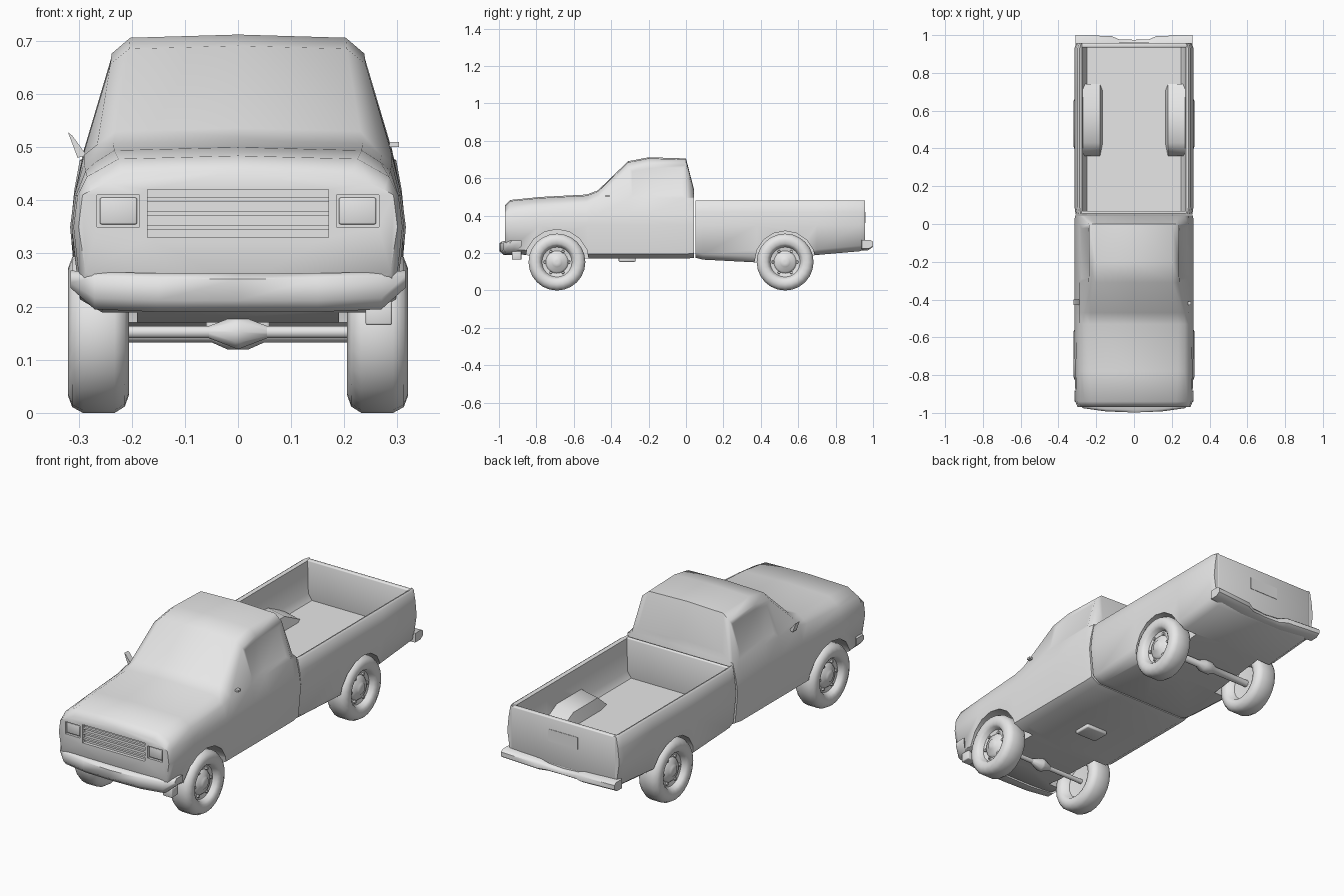
import bpy, bmesh, math
from mathutils import Vector

if "Cube" in bpy.data.objects:
    bpy.data.objects.remove(bpy.data.objects["Cube"], do_unlink=True)

SHADE = (0.8, 0.8, 0.8, 1)
grey = bpy.data.materials.new("plain_grey")
grey.use_nodes = True
grey.diffuse_color = SHADE
grey.node_tree.nodes["Principled BSDF"].inputs["Base Color"].default_value = SHADE


def finish(name, bm, angle=50):
    bmesh.ops.recalc_face_normals(bm, faces=bm.faces)
    mesh = bpy.data.meshes.new(name)
    bm.to_mesh(mesh)
    bm.free()
    mesh.materials.append(grey)
    ob = bpy.data.objects.new(name, mesh)
    bpy.context.collection.objects.link(ob)
    smooth(ob, angle)
    return ob


def activate(ob):
    bpy.ops.object.select_all(action='DESELECT')
    ob.select_set(True)
    bpy.context.view_layer.objects.active = ob


def smooth(ob, angle):
    activate(ob)
    bpy.ops.object.shade_smooth_by_angle(angle=math.radians(angle))


def loft_mesh(loops):
    bm = bmesh.new()
    rings = [[bm.verts.new(p) for p in loop] for loop in loops]
    n = len(rings[0])
    for a, b in zip(rings, rings[1:]):
        for i in range(n):
            j = (i + 1) % n
            bm.faces.new((a[i], a[j], b[j], b[i]))
    bm.faces.new(rings[0])
    bm.faces.new(rings[-1])
    return bm


def symmetric(y, half):
    """Closed section from a half profile whose ends lie on the centre line."""
    left = [(-x, y, z) for x, z in reversed(half[1:-1])]
    return [(x, y, z) for x, z in half] + left


def box(name, x, y, z, bevel=0.0):
    bm = bmesh.new()
    bmesh.ops.create_cube(bm, size=1)
    for v in bm.verts:
        v.co = Vector([(r[0] + r[1]) / 2 + c * (r[1] - r[0]) for c, r in zip(v.co, (x, y, z))])
    if bevel:
        bmesh.ops.bevel(bm, geom=bm.edges[:], offset=bevel, segments=2, affect='EDGES', profile=0.5)
    return finish(name, bm)


def lathe(name, profile, y, z, sides=24):
    """Turn (x, radius) points around an axle line along x."""
    turn = [2 * math.pi * i / sides for i in range(sides)]
    loops = [[(x, y + r * math.cos(a), z + r * math.sin(a)) for a in turn] for x, r in profile]
    return finish(name, loft_mesh(loops))


def cut(ob, cutters):
    for c in cutters:
        m = ob.modifiers.new("cut", 'BOOLEAN')
        m.operation, m.solver, m.object = 'DIFFERENCE', 'EXACT', c
        activate(ob)
        bpy.ops.object.modifier_apply(modifier=m.name)
    smooth(ob, 50)


FRONT_AXLE, REAR_AXLE, HUB = -0.69, 0.53, 0.152
FLOOR = 0.285
cutters = []


def arch_cutters(y, radius):
    pair = [lathe("arch_cutter", [(s * 0.19, radius), (s * 0.4, radius)], y, 0.155, 16) for s in (-1, 1)]
    cutters.extend(pair)
    return pair


# Cab and hood: y, width factor, sill, shoulder, roof half width, roof height, edge drop
stations = [
    (-0.968, 0.95, 0.24, 0.42, 0.25, 0.45, 0.018),
    (-0.94, 0.98, 0.20, 0.445, 0.26, 0.478, 0.02),
    (-0.78, 0.99, 0.18, 0.455, 0.268, 0.494, 0.022),
    (-0.53, 1.0, 0.17, 0.47, 0.27, 0.507, 0.022),
    (-0.47, 1.0, 0.17, 0.485, 0.265, 0.53, 0.025),
    (-0.31, 1.0, 0.17, 0.49, 0.24, 0.685, 0.028),
    (-0.20, 1.0, 0.17, 0.495, 0.238, 0.706, 0.03),
    (0.0, 1.0, 0.17, 0.495, 0.238, 0.70, 0.03),
    (0.044, 0.99, 0.175, 0.49, 0.265, 0.53, 0.03),
]
loops = []
for y, w, sill, shoulder, xr, zr, drop in stations:
    half = [(0, sill), (0.26 * w, sill), (0.302 * w, sill + 0.025), (0.316 * w, 0.35),
            (0.308 * w, 0.41), (0.29 * w, shoulder), (xr, zr - drop), (xr - 0.035, zr), (0, zr + 0.006)]
    loops.append(symmetric(y, half))
bm = loft_mesh(loops)
bmesh.ops.recalc_face_normals(bm, faces=bm.faces)
# Shallow side windows between the shoulder and the roof edge
for side in (-1, 1):
    panes = []
    for f in bm.faces:
        c = f.calc_center_median()
        if side * c.x > 0.25 and c.z > 0.56 and -0.31 < c.y < 0.0:
            panes.append(f)
    bmesh.ops.inset_region(bm, faces=panes, thickness=0.022, depth=-0.006, use_even_offset=True)
cab = finish("cab_and_hood", bm)
recesses = [box("grille_cutter", (-0.17, 0.17), (-1, -0.952), (0.33, 0.42))]
for s in (-1, 1):
    recesses.append(box("lamp_cutter", sorted((s * 0.185, s * 0.265)), (-1, -0.956), (0.35, 0.41)))
cutters.extend(recesses)
cut(cab, arch_cutters(FRONT_AXLE, 0.172) + recesses)

# Grille bars and lamps
for i in range(3):
    z = 0.345 + i * 0.026
    box("grille_bar", (-0.17, 0.17), (-0.964, -0.95), (z, z + 0.009))
for s in (-1, 1):
    box("headlamp", sorted((s * 0.19, s * 0.26)), (-0.963, -0.953), (0.355, 0.405), 0.003)

# Cargo bed: y, width factor, underside
loops = []
for y, w, under in [(0.05, 0.98, 0.175), (0.09, 1, 0.165), (0.38, 1, 0.15),
                    (0.7, 1, 0.19), (0.93, 1, 0.21), (0.957, 0.97, 0.225)]:
    half = [(0, under), (0.26 * w, under), (0.30 * w, under + 0.03), (0.315 * w, 0.35), (0.308 * w, 0.42),
            (0.298 * w, 0.475), (0.288 * w, 0.482), (0.274, 0.475), (0.27, FLOOR + 0.03), (0.25, FLOOR), (0, FLOOR)]
    loops.append(symmetric(y, half))
bed = finish("cargo_bed", loft_mesh(loops))
rear_arches = arch_cutters(REAR_AXLE, 0.163)
cut(bed, rear_arches)
box("bed_front_wall", (-0.28, 0.28), (0.052, 0.07), (0.25, 0.478), 0.005)
box("tailgate", (-0.285, 0.285), (0.934, 0.958), (0.25, 0.478), 0.006)
box("tailgate_panel", (-0.08, 0.08), (0.957, 0.96), (0.36, 0.42))
# Wheel wells that rise from the bed floor toward the side walls
for s in (-1, 1):
    loops = [[(s * x, y, z) for x, z in ((0.16, 0.26), (0.285, 0.26), (0.285, top + 0.02), (0.18, top))]
             for y, top in ((0.36, FLOOR), (0.43, 0.345), (0.62, 0.345), (0.74, FLOOR))]
    cut(finish("wheel_well", loft_mesh(loops)), rear_arches)


# Bumpers: swept across x as (x, outer y, inner y, bottom, top)
def bumper(name, half):
    path = [(-x, *r) for x, *r in reversed(half)] + half[(half[0][0] == 0):]
    loops = [[(x, inner, lo), (x, (outer * 2 + inner) / 3, lo), (x, outer, lo + 0.3 * (hi - lo)),
              (x, outer, hi - 0.01), (x, (outer * 4 + inner) / 5, hi), (x, inner, hi)]
             for x, outer, inner, lo, hi in path]
    finish(name, loft_mesh(loops))


bumper("front_bumper", [(0, -0.998, -0.93, 0.19, 0.262), (0.15, -0.992, -0.93, 0.19, 0.263),
                        (0.27, -0.975, -0.92, 0.195, 0.265), (0.315, -0.94, -0.88, 0.235, 0.268)])
bumper("rear_bumper", [(0, 0.975, 0.93, 0.215, 0.245), (0.08, 0.978, 0.93, 0.215, 0.25),
                       (0.12, 0.995, 0.93, 0.215, 0.262), (0.31, 1.0, 0.94, 0.225, 0.27)])
box("bumper_block", (0.24, 0.29), (-0.93, -0.88), (0.165, 0.21), 0.004)

# Wheels dished on both sides, with hub caps and lugs
tyre = [(0.25, 0.03), (0.245, 0.08), (0.213, 0.095), (0.205, 0.118), (0.213, 0.14), (0.232, 0.152),
        (0.292, 0.152), (0.312, 0.141), (0.32, 0.12), (0.316, 0.098), (0.308, 0.088), (0.288, 0.08),
        (0.284, 0.06), (0.296, 0.05), (0.298, 0.032), (0.305, 0.026), (0.307, 0.008)]
for y in (FRONT_AXLE, REAR_AXLE):
    for s in (-1, 1):
        lathe("wheel", [(s * x, r) for x, r in tyre], y, HUB)
        for i in range(6):
            a = i * math.pi / 3
            lathe("wheel_lug", [(s * 0.28, 0.009), (s * 0.295, 0.007)],
                  y + 0.065 * math.cos(a), HUB + 0.065 * math.sin(a), 6)

# Axles and running gear
lathe("front_axle", [(-0.255, 0.012), (0.255, 0.012)], FRONT_AXLE, 0.152, 10)
lathe("front_differential", [(-0.06, 0.01), (-0.005, 0.032), (0.005, 0.032), (0.06, 0.01)], FRONT_AXLE, 0.152, 10)
lathe("rear_axle", [(-0.255, 0.018), (-0.05, 0.018), (-0.02, 0.032), (0.02, 0.032), (0.05, 0.018), (0.255, 0.018)],
      REAR_AXLE, 0.15, 10)
box("gearbox_pan", (-0.06, 0.06), (-0.36, -0.27), (0.153, 0.18), 0.006)

# Door mirrors
finish("right_mirror", loft_mesh([
    [(-0.285, y, 0.485), (-0.302, y, 0.48), (-0.32, y, 0.528), (-0.312, y, 0.522)] for y in (-0.43, -0.40)]))
box("left_mirror", (0.285, 0.303), (-0.43, -0.41), (0.5, 0.51))

for c in cutters:
    bpy.data.objects.remove(c, do_unlink=True)
